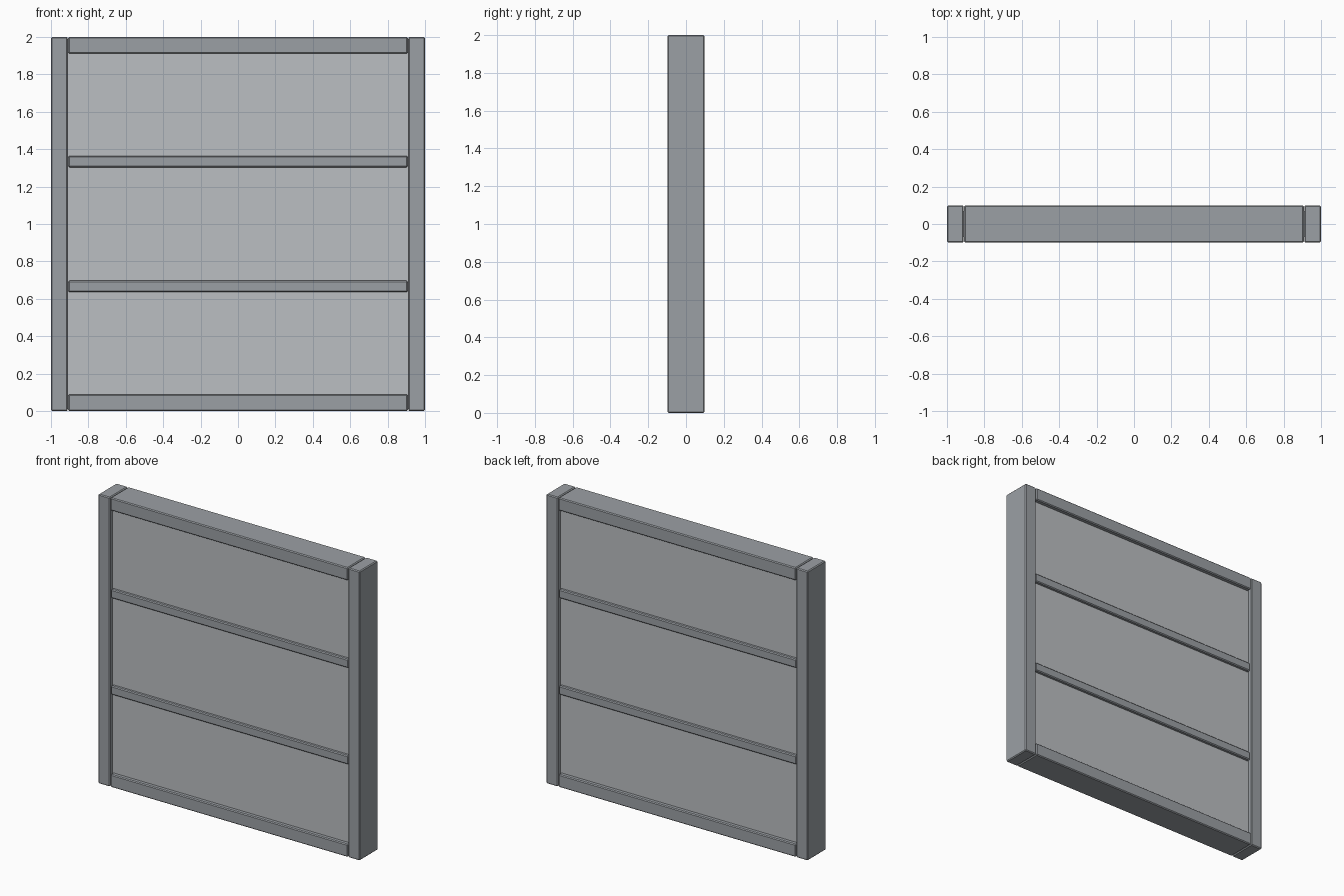
import bpy

if "Cube" in bpy.data.objects:
    bpy.data.objects.remove(bpy.data.objects["Cube"])

DEPTH = 0.198      # overall frame thickness
RECESS = 0.029     # how far the panel sits behind the frame face


def material(name, rgb):
    mat = bpy.data.materials.new(name)
    mat.diffuse_color = (*rgb, 1)
    mat.use_nodes = True
    mat.node_tree.nodes["Principled BSDF"].inputs["Base Color"].default_value = mat.diffuse_color
    return mat


frame_grey = material("frame_grey", (0.33, 0.352, 0.375))
panel_grey = material("panel_grey", (0.50, 0.52, 0.54))


def box(name, x0, x1, z0, z1, depth, mat, bevel=0.0):
    """Box centred on y = 0, optionally with softened edges."""
    bpy.ops.mesh.primitive_cube_add(size=1, location=((x0 + x1) / 2, 0, (z0 + z1) / 2))
    ob = bpy.context.object
    ob.name = name
    ob.scale = (x1 - x0, depth, z1 - z0)
    bpy.ops.object.transform_apply(location=False, rotation=False, scale=True)
    ob.data.materials.append(mat)
    if bevel:
        mod = ob.modifiers.new("soft_edges", 'BEVEL')
        mod.width = bevel
        mod.segments = 1
    return ob


# Side posts, full height
box("left_post", -1.0, -0.911, 0, 2, DEPTH, frame_grey, 0.006)
box("right_post", 0.911, 1.0, 0, 2, DEPTH, frame_grey, 0.006)

# Top and bottom rails, with a fine joint line beside the posts
box("bottom_rail", -0.908, 0.908, 0, 0.088, DEPTH, frame_grey, 0.006)
box("top_rail", -0.908, 0.908, 1.912, 2, DEPTH, frame_grey, 0.006)

# Two slim battens dividing the height into thirds
for i, z in enumerate((2 / 3, 4 / 3)):
    box(f"cross_batten_{i + 1}", -0.908, 0.908, z - 0.03, z + 0.03, DEPTH - 0.014, frame_grey, 0.006)

# Recessed infill panel, tucked into the frame so it closes the joints
box("infill_panel", -0.94, 0.94, 0.01, 1.99, DEPTH - 2 * RECESS, panel_grey)
